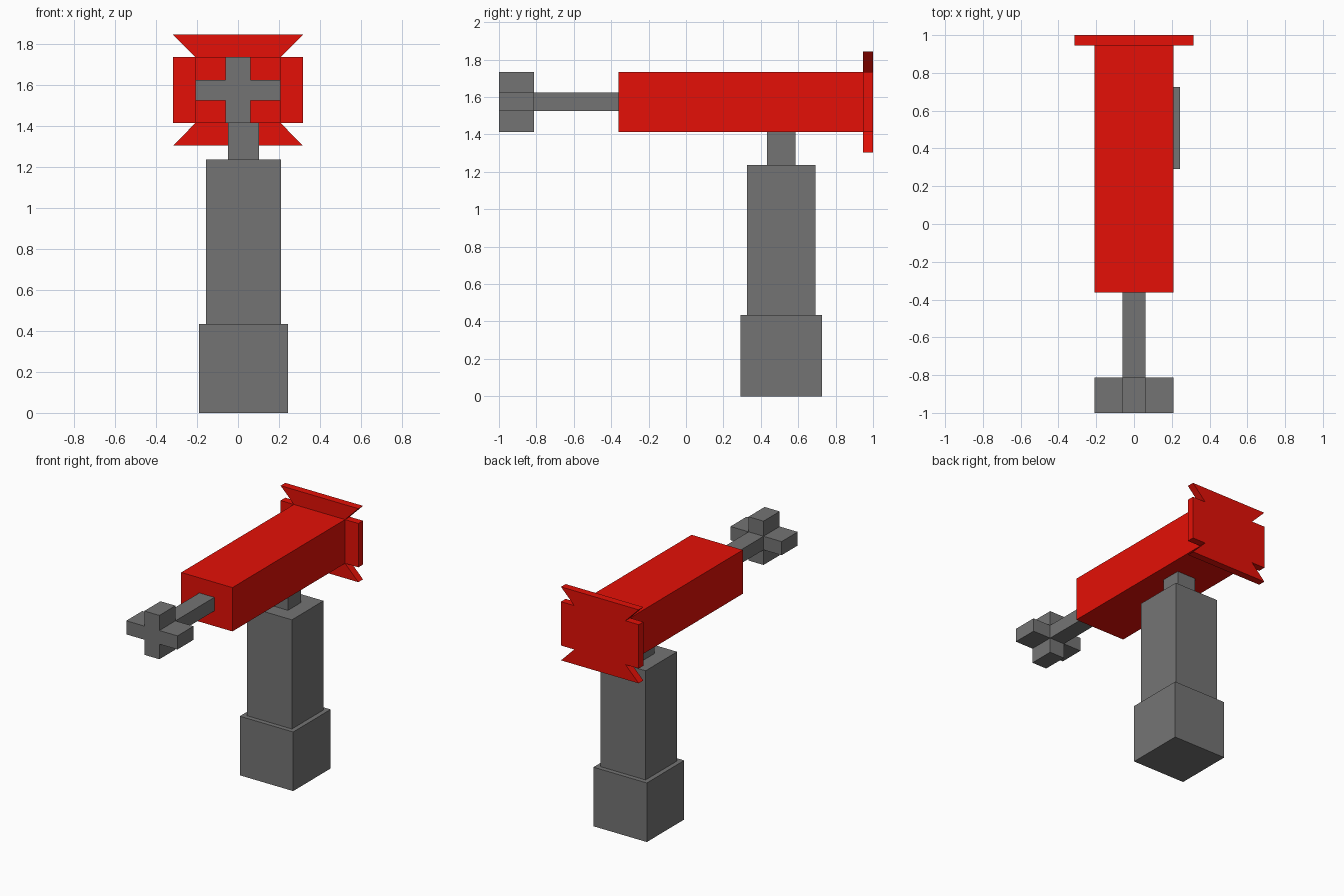
import bpy, bmesh

if "Cube" in bpy.data.objects:
    bpy.data.objects.remove(bpy.data.objects["Cube"])

red = bpy.data.materials.new("red_paint")
red.diffuse_color = (0.78, 0.005, 0.002, 1)
red.use_nodes = True
red.node_tree.nodes["Principled BSDF"].inputs["Base Color"].default_value = red.diffuse_color
grey = bpy.data.materials.new("dark_grey")
grey.diffuse_color = (0.175, 0.175, 0.175, 1)
grey.use_nodes = True
grey.node_tree.nodes["Principled BSDF"].inputs["Base Color"].default_value = grey.diffuse_color


def finish(name, bm, mat):
    bmesh.ops.recalc_face_normals(bm, faces=bm.faces)
    mesh = bpy.data.meshes.new(name)
    bm.to_mesh(mesh)
    bm.free()
    obj = bpy.data.objects.new(name, mesh)
    bpy.context.collection.objects.link(obj)
    mesh.materials.append(mat)
    return obj


def loft(name, rings, mat):
    """Skin a list of closed rings and cap both ends."""
    bm = bmesh.new()
    rings = [[bm.verts.new(p) for p in ring] for ring in rings]
    n = len(rings[0])
    for a, b in zip(rings, rings[1:]):
        for i in range(n):
            j = (i + 1) % n
            bm.faces.new((a[i], a[j], b[j], b[i]))
    bm.faces.new(rings[0])
    bm.faces.new(rings[-1])
    return finish(name, bm, mat)


def extrude_y(name, profile, y0, y1, mat):
    """Extrude a closed x-z profile from y0 to y1."""
    return loft(name, [[(x, y, z) for x, z in profile] for y in (y0, y1)], mat)


def four_way(quarter, cz):
    """Mirror the upper-right part of an outline into all four quadrants."""
    right = quarter + [(x, -z) for x, z in reversed(quarter)]
    full = right + [(-x, z) for x, z in reversed(right)]
    return [(x, z + cz) for x, z in full]


def stepped_post(name, cx, cy, steps, mat):
    """Square post through rings of (half width, z)."""
    corners = ((-1, -1), (1, -1), (1, 1), (-1, 1))
    loft(name, [[(cx + sx * h, cy + sy * h, z) for sx, sy in corners]
                for h, z in steps], mat)


CZ = 1.574           # height of the horizontal axis
W, H = 0.208, 0.161  # half width and height of the body

# Stepped stand: base block, column, neck
stepped_post("stand", 0.027, 0.509, [
    (0.217, 0), (0.217, 0.434), (0.183, 0.434),
    (0.183, 1.236), (0.076, 1.236), (0.076, CZ - H)], grey)

# Main box and notched end plate
extrude_y("body", four_way([(W, H)], CZ), -0.362, 0.946, red)
extrude_y("end_plate",
          four_way([(0.316, 0.27), (W, H), (0.316, H)], CZ), 0.946, 1.0, red)

# Rod and cross-shaped tip
extrude_y("rod", four_way([(0.061, 0.05)], CZ), -0.813, -0.362, grey)
extrude_y("cross_tip",
          four_way([(0.061, H), (0.061, 0.05), (W, 0.05)], CZ),
          -1.0, -0.813, grey)
